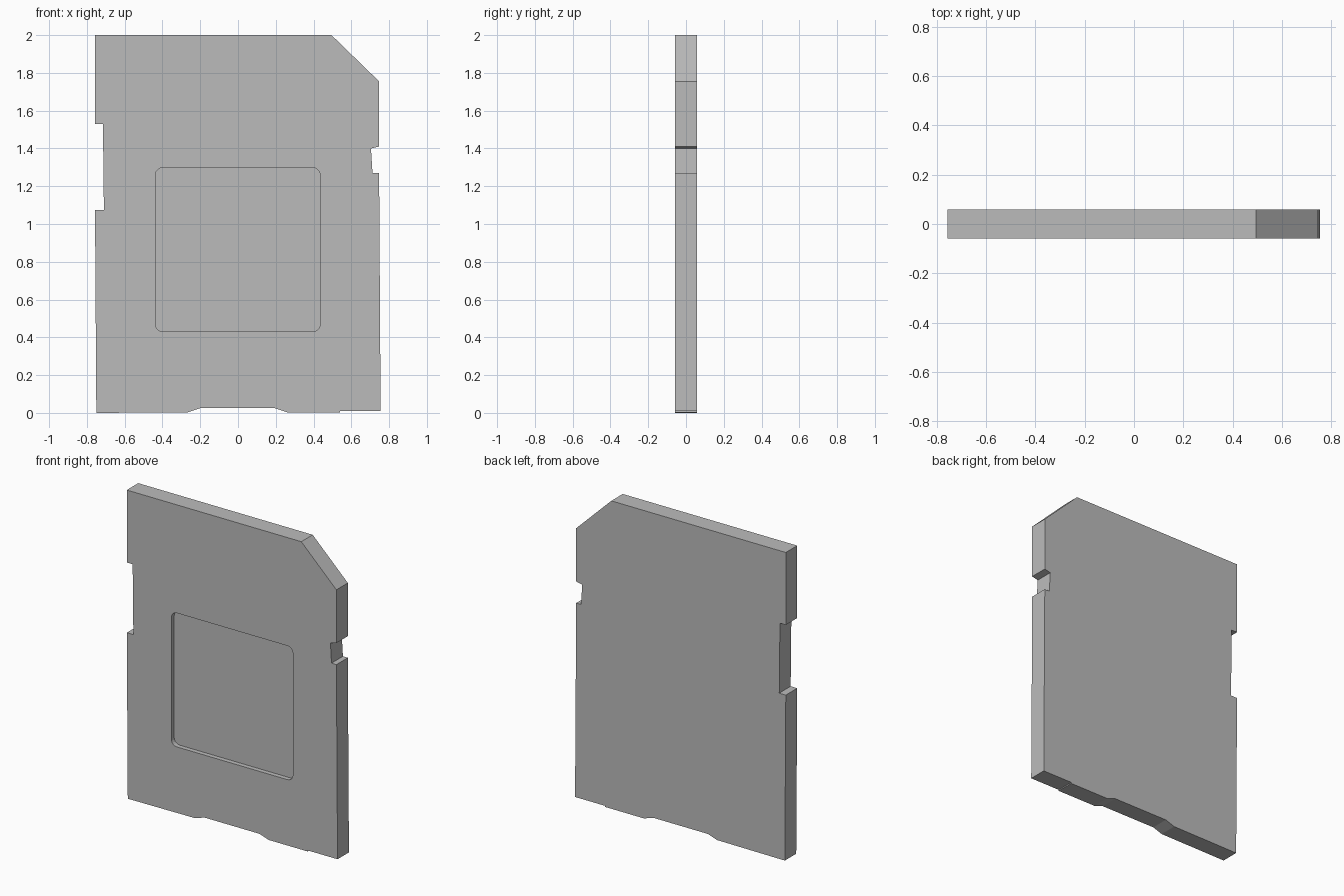
import bpy, bmesh, math

if "Cube" in bpy.data.objects:
    bpy.data.objects.remove(bpy.data.objects["Cube"])

T = 0.0585        # half thickness
DEPTH = 0.03      # label recess depth

plastic = bpy.data.materials.new("grey_plastic")
plastic.diffuse_color = (0.5, 0.5, 0.5, 1)
plastic.use_nodes = True
plastic.node_tree.nodes["Principled BSDF"].inputs["Base Color"].default_value = plastic.diffuse_color


def extrude_profile(name, points, y0, y1):
    """Solid made from an x-z outline running from y0 to y1."""
    bm = bmesh.new()
    face = bm.faces.new([bm.verts.new((x, y0, z)) for x, z in points])
    ext = bmesh.ops.extrude_face_region(bm, geom=[face])
    verts = [g for g in ext["geom"] if isinstance(g, bmesh.types.BMVert)]
    bmesh.ops.translate(bm, verts=verts, vec=(0, y1 - y0, 0))
    bmesh.ops.recalc_face_normals(bm, faces=bm.faces)
    mesh = bpy.data.meshes.new(name)
    bm.to_mesh(mesh)
    bm.free()
    mesh.materials.append(plastic)
    obj = bpy.data.objects.new(name, mesh)
    bpy.context.collection.objects.link(obj)
    return obj


def rounded_rect(x0, x1, z0, z1, r, n=5):
    corners = [(x1 - r, z1 - r), (x0 + r, z1 - r), (x0 + r, z0 + r), (x1 - r, z0 + r)]
    return [(cx + r * math.cos(a), cz + r * math.sin(a))
            for q, (cx, cz) in enumerate(corners)
            for a in [(q + i / n) * math.pi / 2 for i in range(n + 1)]]


# Card body: bottom notch, right notch, cut corner, left notch
outline = [
    (-0.75, 0.0), (-0.265, 0.003), (-0.20, 0.025), (0.195, 0.025), (0.26, 0.003),
    (0.54, 0.003), (0.54, 0.01), (0.755, 0.01),
    (0.747, 1.27), (0.712, 1.27), (0.704, 1.40), (0.747, 1.41),
    (0.747, 1.755), (0.495, 2.0),
    (-0.757, 2.0), (-0.757, 1.53), (-0.715, 1.53), (-0.71, 1.075), (-0.757, 1.075),
]
card = extrude_profile("card_body", outline, -T, T)

# Label recess cut into the front
cutter = extrude_profile("recess_cutter", rounded_rect(-0.438, 0.435, 0.43, 1.298, 0.04),
                         -T - 0.1, -T + DEPTH)
cutter.hide_render = True
mod = card.modifiers.new("label_recess", 'BOOLEAN')
mod.operation = 'DIFFERENCE'
mod.solver = 'EXACT'
mod.object = cutter
bpy.context.view_layer.objects.active = card
card.select_set(True)
bpy.ops.object.modifier_apply(modifier=mod.name)
bpy.data.objects.remove(cutter)
